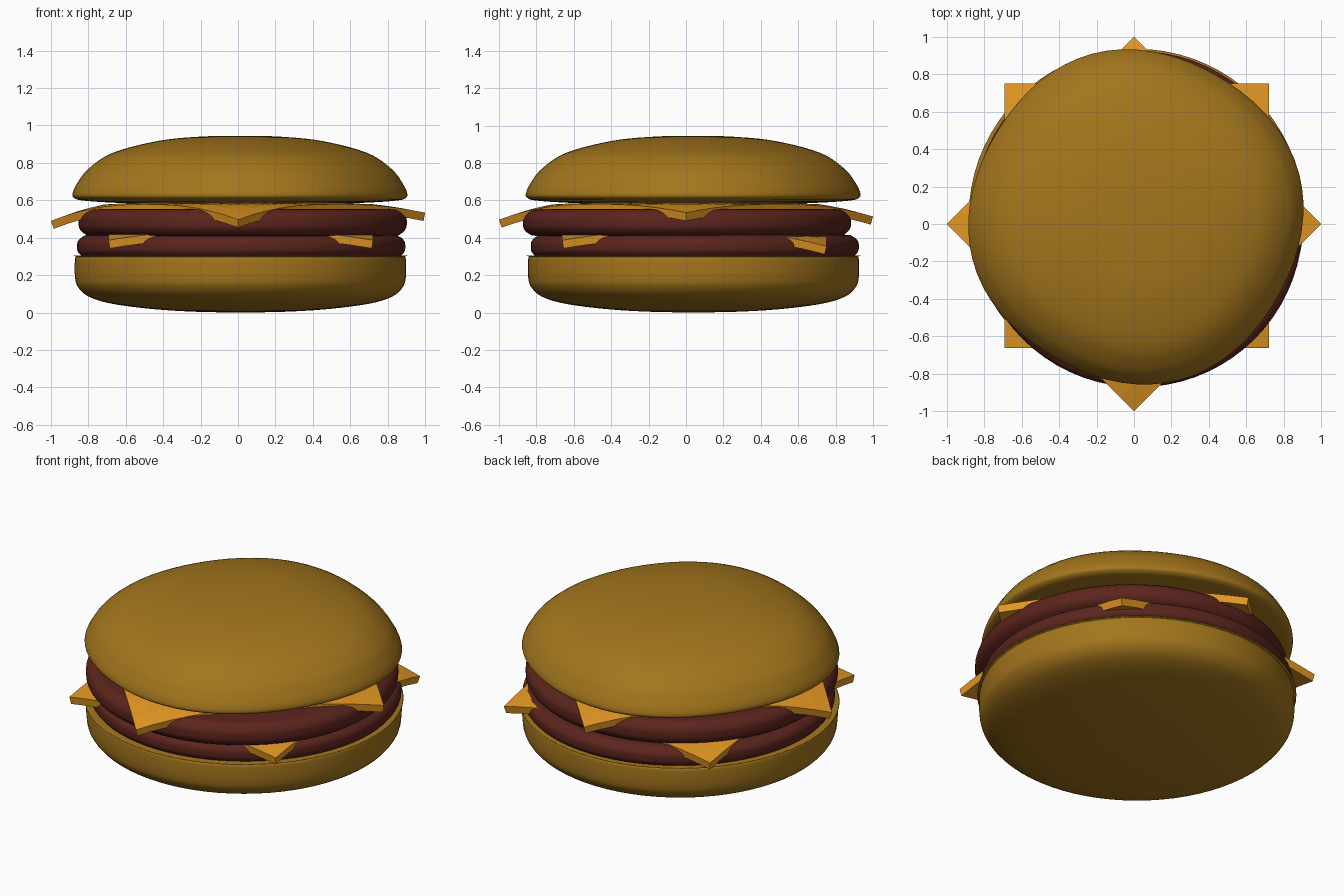
import bpy, bmesh, math
from mathutils import Vector

if "Cube" in bpy.data.objects:
    bpy.data.objects.remove(bpy.data.objects["Cube"])


def material(name, rgb):
    m = bpy.data.materials.new(name)
    m.diffuse_color = (*rgb, 1)
    m.use_nodes = True
    m.node_tree.nodes["Principled BSDF"].inputs["Base Color"].default_value = m.diffuse_color
    return m


BUN = material("bun_crust", (0.37, 0.18, 0.012))
MEAT = material("cooked_meat", (0.105, 0.018, 0.012))
CHEESE = material("cheese", (0.76, 0.31, 0.016))


def finish(bm, name, mat, smooth):
    bmesh.ops.recalc_face_normals(bm, faces=bm.faces)
    mesh = bpy.data.meshes.new(name)
    bm.to_mesh(mesh)
    bm.free()
    mesh.materials.append(mat)
    obj = bpy.data.objects.new(name, mesh)
    bpy.context.collection.objects.link(obj)
    for p in mesh.polygons:
        p.use_smooth = smooth
    return obj


def smooth_profile(pts, steps=5):
    # Catmull-Rom curve through the profile points
    out = []
    ext = [pts[0]] + pts + [pts[-1]]
    for a, b, c, d in zip(ext, ext[1:], ext[2:], ext[3:]):
        a, b, c, d = map(Vector, (a, b, c, d))
        for i in range(steps):
            t = i / steps
            out.append(b + 0.5 * t * (c - a + t * (2*a - 5*b + 4*c - d + t * (3*b - a - 3*c + d))))
    return out + [Vector(pts[-1])]


def lathe(name, profile, centre, mat, squarish=0.0, turn=0.0, seg=72):
    # Revolve a profile; squarish adds a slight four-sided swelling
    bm = bmesh.new()
    cx, cy = centre
    rings = []
    for r, z in smooth_profile(profile):
        if r < 0.001:
            rings.append([bm.verts.new((cx, cy, z))])
            continue
        ring = []
        for i in range(seg):
            a = 2 * math.pi * i / seg
            q = r * (1 + squarish * math.cos(4 * (a - turn)))
            ring.append(bm.verts.new((cx + q * math.cos(a), cy + q * math.sin(a), z)))
        rings.append(ring)
    for lo, hi in zip(rings, rings[1:]):
        for i in range(seg):
            j = (i + 1) % seg
            quad = [lo[i % len(lo)], lo[j % len(lo)], hi[j % len(hi)], hi[i % len(hi)]]
            bm.faces.new(list(dict.fromkeys(quad)))
    return finish(bm, name, mat, True)


def cheese_slice(name, centre, z, turn, drops, thick=0.045, n=14):
    # Square sheet whose corners hang down, one drop per corner direction
    bm = bmesh.new()
    bmesh.ops.create_grid(bm, x_segments=n, y_segments=n, size=0.707)
    for v in bm.verts:
        r = math.hypot(v.co.x, v.co.y)
        k = (0 if v.co.x > 0 else 1) if v.co.y > 0 else (2 if v.co.x <= 0 else 3)
        bend = max(0.0, (r - 0.68) / 0.32)
        x, y = v.co.x, v.co.y
        v.co = (centre[0] + x * math.cos(turn) - y * math.sin(turn),
                centre[1] + x * math.sin(turn) + y * math.cos(turn),
                z - drops[k] * bend ** 1.4)
    obj = finish(bm, name, CHEESE, False)
    if obj.data.polygons[0].normal.z < 0:
        obj.data.flip_normals()
    mod = obj.modifiers.new("thickness", "SOLIDIFY")
    mod.thickness = thick
    mod.offset = -1
    return obj


# Bottom bun: rounded underside, straight wall, flat cut top
lathe("bottom_bun", [(0, 0.0), (0.25, 0.005), (0.48, 0.02), (0.69, 0.048), (0.81, 0.085),
                     (0.867, 0.135), (0.884, 0.19), (0.885, 0.275), (0.878, 0.298),
                     (0.855, 0.305), (0.4, 0.305), (0, 0.305)], (0.013, 0.04), BUN)


# Two patties: discs with rounded rims
def patty(name, centre, z0, z1):
    h = z1 - z0
    pts = [(0, 0), (0.5, 0), (0.79, 0.01), (0.845, 0.09), (0.872, 0.28), (0.877, 0.5),
           (0.872, 0.72), (0.845, 0.91), (0.79, 0.99), (0.5, 1), (0, 1)]
    lathe(name, [(r, z0 + t * h) for r, t in pts], centre, MEAT)


patty("lower_patty", (0.017, 0.047), 0.288, 0.418)
patty("upper_patty", (0.025, 0.005), 0.408, 0.555)

# Cheese slices: lower one square to the axes, upper one turned by 45 degrees
cheese_slice("lower_cheese", (0.015, 0.045), 0.442, 0, (0.088, 0.06, 0.055, 0.055))
cheese_slice("upper_cheese", (0, 0), 0.582, math.radians(45), (0.068, 0.092, 0.085, 0.048))

# Top bun: domed crown, slightly squarish in plan
lathe("top_bun", [(0, 0.575), (0.4, 0.578), (0.68, 0.588), (0.83, 0.599), (0.875, 0.611),
                  (0.886, 0.635), (0.862, 0.69), (0.8, 0.77), (0.67, 0.855), (0.43, 0.918),
                  (0.2, 0.941), (0, 0.945)], (0.01, 0.038), BUN, 0.018, math.radians(15))
